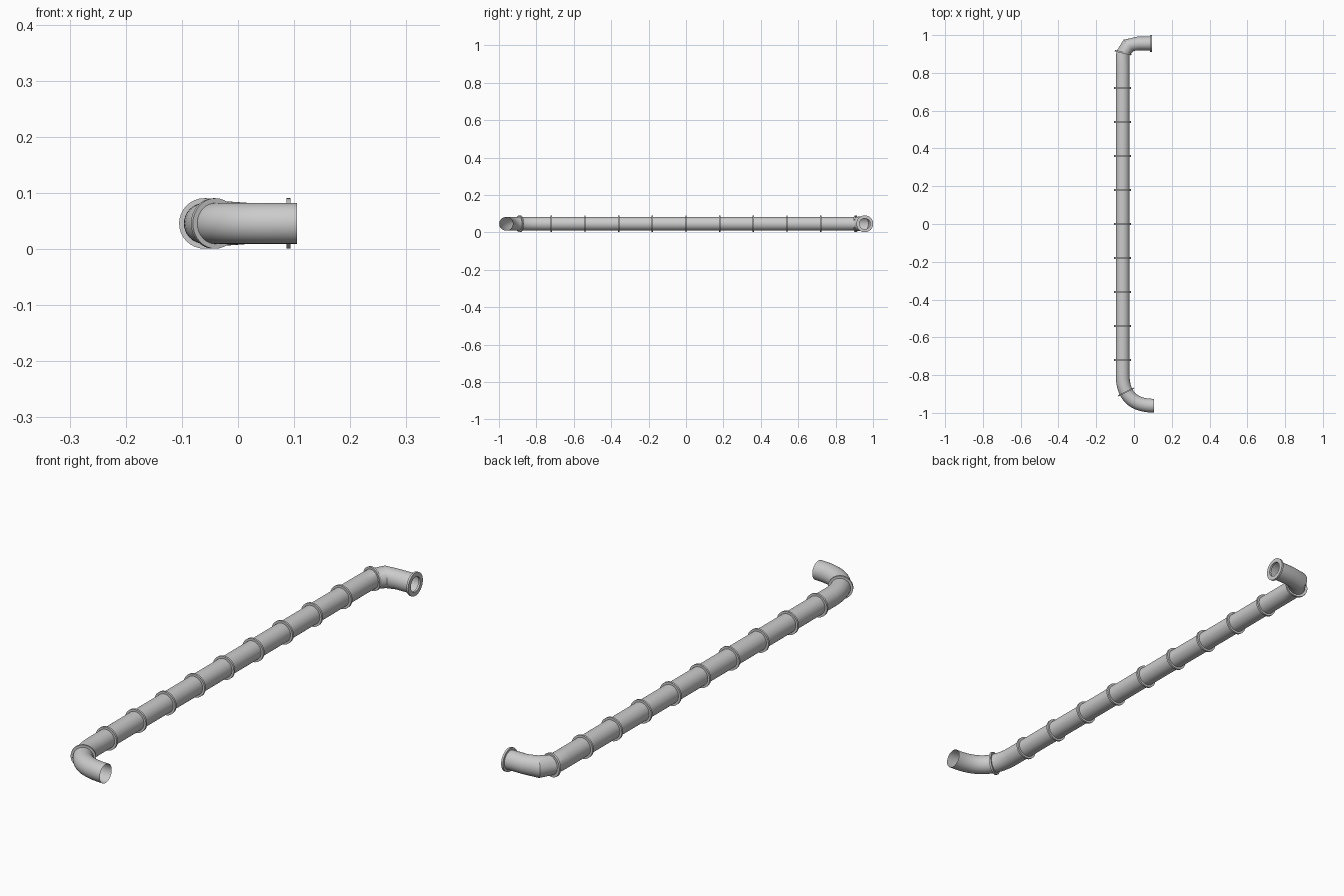
import bpy, bmesh, math
from mathutils import Vector

if "Cube" in bpy.data.objects:
    bpy.data.objects.remove(bpy.data.objects["Cube"])

SIDES = 32
R = 0.0365
CZ = 0.0455
PX = -0.06


def sweep(name, stations, closed=False):
    """stations: (x, y, tangent x, tangent y, radius) rings in the plan plane."""
    bm = bmesh.new()
    rings = []
    for x, y, tx, ty, r in stations:
        t = Vector((tx, ty, 0)).normalized()
        side = Vector((t.y, -t.x, 0))
        ring = []
        for i in range(SIDES):
            a = 2 * math.pi * i / SIDES
            p = Vector((x, y, CZ)) + side * (r * math.cos(a))
            p.z += r * math.sin(a)
            ring.append(bm.verts.new(p))
        rings.append(ring)
    pairs = list(zip(rings, rings[1:]))
    if closed:
        pairs.append((rings[-1], rings[0]))
    for a, b in pairs:
        for i in range(SIDES):
            j = (i + 1) % SIDES
            bm.faces.new((a[i], a[j], b[j], b[i]))
    bmesh.ops.recalc_face_normals(bm, faces=bm.faces)
    me = bpy.data.meshes.new(name)
    bm.to_mesh(me)
    bm.free()
    ob = bpy.data.objects.new(name, me)
    bpy.context.collection.objects.link(ob)
    bpy.ops.object.select_all(action='DESELECT')
    ob.select_set(True)
    bpy.context.view_layer.objects.active = ob
    bpy.ops.object.shade_smooth_by_angle(angle=math.radians(25))
    return ob


def flange(name, x, y, tx, ty, w=0.008):
    """Flat ring around the pipe, facing along the tangent."""
    t = Vector((tx, ty)).normalized() * w / 2
    sec = [(-1, 0.029), (-1, 0.045), (1, 0.045), (1, 0.029)]
    sweep(name, [(x + s * t.x, y + s * t.y, tx, ty, r) for s, r in sec], True)


# front elbow: smooth quadratic bend
y0, y1, x1 = -0.80, -0.962, 0.105


def bend(t):
    u = 1 - t
    x = u * u * PX + 2 * u * t * PX + t * t * x1
    y = u * u * y0 + 2 * u * t * y1 + t * t * y1
    return x, y, t * (x1 - PX), u * (y1 - y0)


N = 16
sweep("front_elbow", [(*bend(i / N), R) for i in range(N + 1)])
flange("front_elbow_flange", *bend(0.33))

# straight run
sweep("straight_pipe", [(PX, -0.80, 0, 1, R), (PX, 0.85, 0, 1, R)])
for k in range(-4, 5):
    flange(f"pipe_flange_{k + 5}", PX, 0.18 * k, 0, 1)

# back elbow: coarse mitred bend
sweep("back_elbow", [
    (PX, 0.85, 0, 1, R),
    (-0.058, 0.905, 0.24, 0.97, R),
    (-0.028, 0.946, 0.73, 0.68, 0.040),
    (0.02, 0.955, 0.99, 0.1, R),
    (0.092, 0.956, 1, 0, R)])
flange("back_elbow_flange", -0.058, 0.907, 0.24, 0.97)
flange("back_end_flange", 0.09, 0.956, 1, 0)
